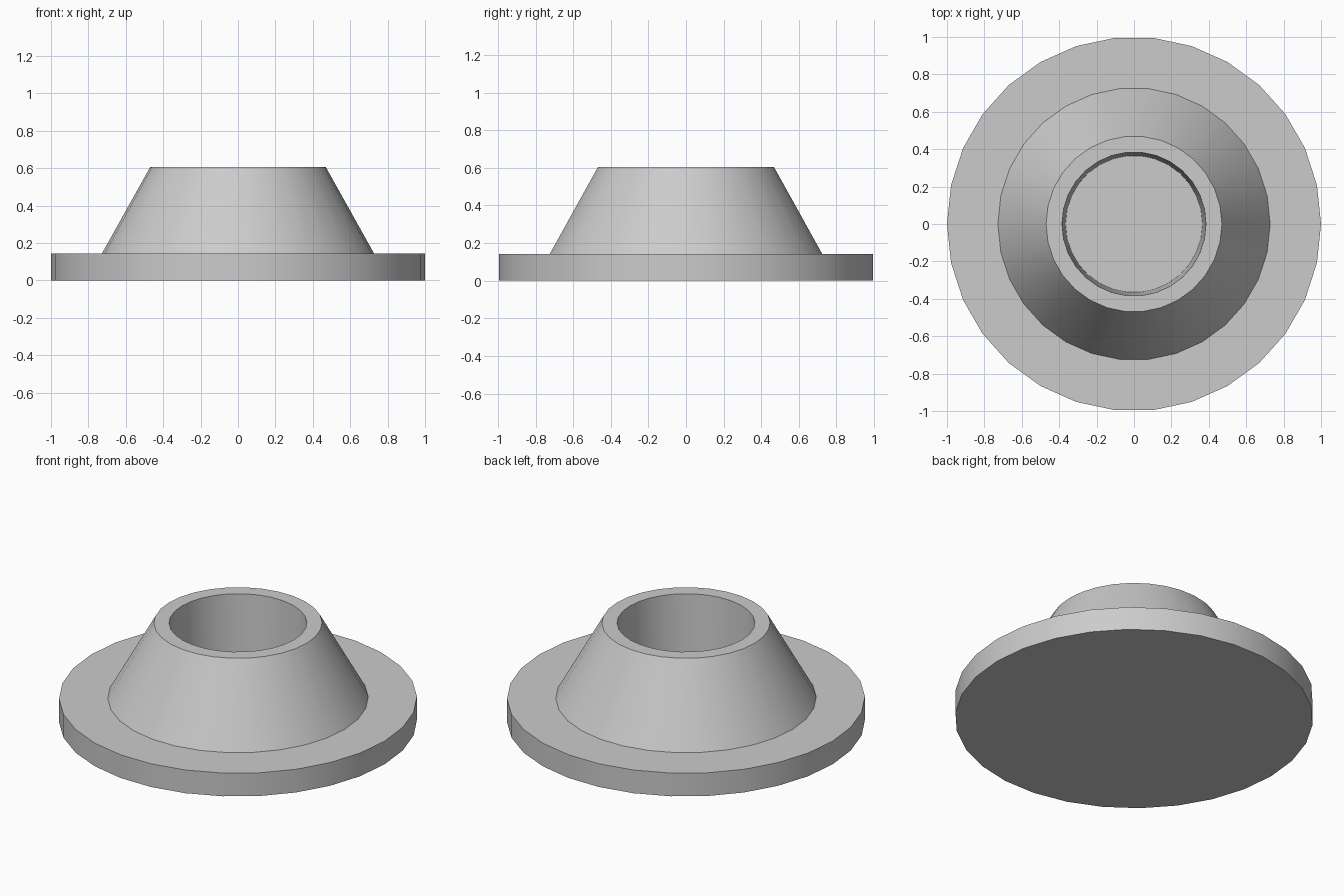
import bpy
import math

SIDES = 30

cube = bpy.data.objects.get("Cube")
if cube:
    bpy.data.objects.remove(cube, do_unlink=True)

grey = bpy.data.materials.new("plain grey")
grey.use_nodes = True
colour = (0.6, 0.6, 0.6, 1.0)
grey.diffuse_color = colour
grey.node_tree.nodes["Principled BSDF"].inputs["Base Color"].default_value = colour


def turned_part(name, profile, closed):
    """Revolve (radius, height) points; an open profile gets flat end caps."""
    verts, faces = [], []
    for r, z in profile:
        for i in range(SIDES):
            a = math.tau * i / SIDES
            verts.append((r * math.cos(a), r * math.sin(a), z))
    n = len(profile)
    for k in range(n if closed else n - 1):
        lo, hi = k * SIDES, (k + 1) % n * SIDES
        for i in range(SIDES):
            j = (i + 1) % SIDES
            faces.append((lo + i, lo + j, hi + j, hi + i))
    if not closed:
        faces.append(tuple(reversed(range(SIDES))))
        faces.append(tuple(range((n - 1) * SIDES, n * SIDES)))
    mesh = bpy.data.meshes.new(name)
    mesh.from_pydata(verts, [], faces)
    mesh.materials.append(grey)
    obj = bpy.data.objects.new(name, mesh)
    bpy.context.collection.objects.link(obj)
    bpy.ops.object.select_all(action="DESELECT")
    obj.select_set(True)
    bpy.context.view_layer.objects.active = obj
    bpy.ops.object.shade_smooth_by_angle(angle=math.radians(30))
    return obj


# Flat round base
turned_part("base_plate", [(1.0, 0.0), (1.0, 0.143)], closed=False)

# Hollow tapered collar, its bore narrowing slightly towards the plate
turned_part("tapered_collar",
            [(0.728, 0.143), (0.47, 0.605), (0.385, 0.605), (0.366, 0.143)],
            closed=True)
